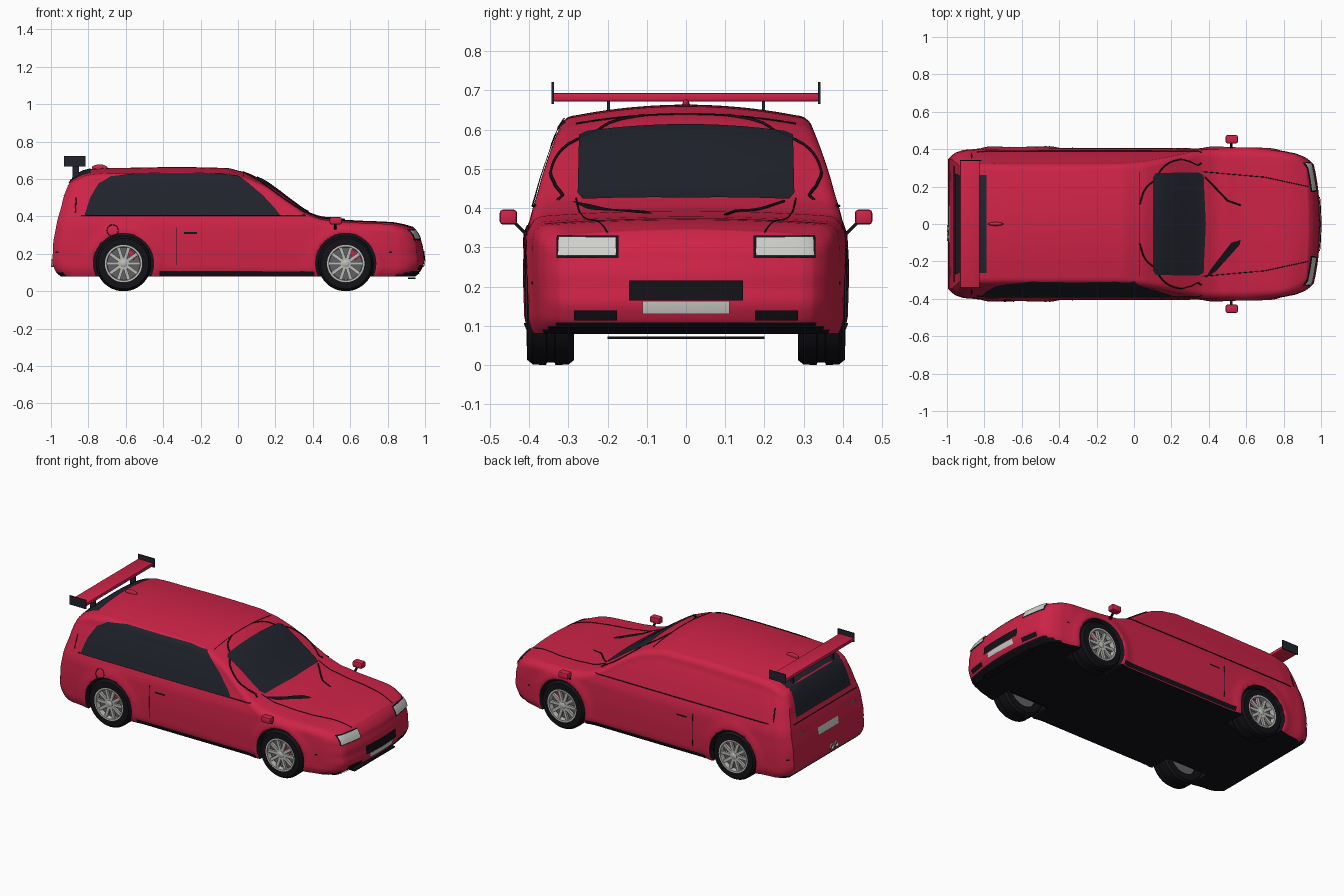
import bpy, bmesh, math
from mathutils import Vector, Matrix
from mathutils.bvhtree import BVHTree

if "Cube" in bpy.data.objects:
    bpy.data.objects.remove(bpy.data.objects["Cube"])


def material(name, *rgb):
    m = bpy.data.materials.new(name)
    m.use_nodes = True
    m.diffuse_color = (*rgb, 1)
    m.node_tree.nodes["Principled BSDF"].inputs["Base Color"].default_value = (*rgb, 1)
    return m


RED = material("red paint", .62, .017, .064)
GLASS = material("dark glass", .015, .017, .026)
BLACK = material("black trim", .006, .006, .009)
SILVER = material("silver", .5, .5, .48)
LAMP = material("lamp white", .62, .62, .6)
GREY = material("brake grey", .12, .12, .12)


def finish(name, bm, *mats, angle=35):
    me = bpy.data.meshes.new(name)
    bm.to_mesh(me)
    bm.free()
    for m in mats:
        me.materials.append(m)
    ob = bpy.data.objects.new(name, me)
    bpy.context.collection.objects.link(ob)
    bpy.ops.object.select_all(action='DESELECT')
    ob.select_set(True)
    bpy.context.view_layer.objects.active = ob
    bpy.ops.object.shade_smooth_by_angle(angle=math.radians(angle))
    return ob


def spline(*pts):
    """Smooth function through (position, value) points."""
    def slope(i):
        a, b = pts[max(i - 1, 0)], pts[min(i + 1, len(pts) - 1)]
        return (b[1] - a[1]) / (b[0] - a[0])

    def f(x):
        x = min(max(x, pts[0][0]), pts[-1][0])
        i = max(k for k in range(len(pts) - 1) if pts[k][0] <= x)
        (x0, v0), (x1, v1) = pts[i], pts[i + 1]
        h = x1 - x0
        t = (x - x0) / h
        p, q = v0 + slope(i) * h * t, v1 - slope(i + 1) * h * (1 - t)
        s = t * t * (3 - 2 * t)
        return p * (1 - s) + q * s
    return f


# Body outlines: roofline, plan width, side section, rear and nose profiles
roof = spline((-1, .605), (-.95, .63), (-.88, .647), (-.78, .656), (-.6, .66), (-.1, .66), (0, .645), (.1, .61),
              (.2, .55), (.3, .475), (.4, .415), (.5, .392), (.65, .378), (.8, .372), (.9, .364), (1, .345))
plan = spline((-1, .86), (-.98, .91), (-.95, .955), (-.88, .985), (-.75, 1), (.4, 1), (.6, .99),
              (.75, .975), (.85, .945), (.92, .905), (.97, .85), (1, .79))
side = spline((.08, .388), (.1, .397), (.14, .402), (.33, .402), (.38, .394), (.42, .382), (.5, .358), (.6, .32), (.66, .295))
tail = spline((.08, -.95), (.12, -.982), (.2, -.99), (.33, -.975), (.45, -.945), (.55, -.915), (.61, -.88))
nose = spline((.08, .94), (.12, .983), (.2, .991), (.27, .98), (.31, .965), (.345, .935))
AXLES, WHEEL_R = (-.612, .576), .148
BASE, R, NS, NA, M = .08, .045, 22, 6, 20
N = NS + NA


def body_point(u, k, j):
    s = 2 * j / M - 1
    t = roof(u)
    crown = .012 + .015 * min(max((t - .38) / .27, 0), 1)
    zs = t - crown - R
    if k <= NS:
        z = BASE + (zs - BASE) * k / NS
        half = plan(u) * side(z)
    else:
        a = (k - NS) / NA * math.pi / 2
        z = zs + R * math.sin(a)
        half = plan(u) * side(zs) - R * (1 - math.cos(a))
    for ax in AXLES:  # wheel arch flares
        d = math.hypot(u - ax, z - WHEEL_R)
        half += .01 * math.exp(-((d - .175) / .03) ** 2)
    y = s * half
    z += crown * (1 - s * s) * (k / N) ** 6
    x = u
    if u < -.7:
        x += (tail(z) + 1) * (-.7 - u) / .3
    if u > .75:
        f = (u - .75) / .25
        x += (nose(z) - 1) * f - .035 * (y / .32) ** 2 * f * f
    return x, y, z


# Body shell: rings along the length, closed by gridded ends
rim = ([(0, j) for j in range(M)] + [(k, M) for k in range(N)]
       + [(N, j) for j in range(M, 0, -1)] + [(k, 0) for k in range(N, 0, -1)])
stations = [-1, -.99] + [-.98 + i * .0196 for i in range(101)] + [.99, 1]
bm = bmesh.new()
rings = [{c: bm.verts.new(body_point(u, *c)) for c in rim} for u in stations]
for a, b in zip(rings, rings[1:]):
    for c, d in zip(rim, rim[1:] + rim[:1]):
        bm.faces.new((a[c], a[d], b[d], b[c]))
for u, ring in ((-1, rings[0]), (1, rings[-1])):
    g = {(k, j): ring.get((k, j)) or bm.verts.new(body_point(u, k, j)) for k in range(N + 1) for j in range(M + 1)}
    for k in range(N):
        for j in range(M):
            bm.faces.new((g[k, j], g[k, j + 1], g[k + 1, j + 1], g[k + 1, j]))
bmesh.ops.recalc_face_normals(bm, faces=bm.faces)
for f in bm.faces:
    f.material_index = int(f.normal.z < -.6)
surface = BVHTree.FromBMesh(bm)
body = finish("body", bm, RED, BLACK)

# Wheel wells
for ax in AXLES:
    for sy in (-1, 1):
        cb = bmesh.new()
        bmesh.ops.create_cone(cb, cap_ends=True, segments=48, radius1=.161, radius2=.161, depth=.24,
                              matrix=Matrix.Translation((ax, sy * .38, WHEEL_R)) @ Matrix.Rotation(math.pi / 2, 4, 'X'))
        for f in cb.faces:
            f.material_index = 1
        cutter = finish("well_cutter", cb, RED, BLACK)
        cutter.hide_render = True
        mod = body.modifiers.new("well", 'BOOLEAN')
        mod.operation, mod.solver, mod.object = 'DIFFERENCE', 'EXACT', cutter
        bpy.context.view_layer.objects.active = body
        bpy.ops.object.modifier_apply(modifier=mod.name)
        bpy.data.objects.remove(cutter)


def lift(p, axis, sign):
    p = list(p)
    p.insert(axis, 0)
    return Vector(p)


def project(co, axis, sign, off):
    start, ray = co.copy(), Vector((0, 0, 0))
    start[axis], ray[axis] = sign * 2, -sign
    hit, normal, _, _ = surface.ray_cast(start, ray)
    return hit + normal * off if hit else None


def plate(name, pts, axis, sign, mat, off=.005, step=.02):
    """Flat outline draped over the body along an axis."""
    b = bmesh.new()
    b.faces.new([b.verts.new(lift(p, axis, sign)) for p in pts])
    for a in {0, 1, 2} - {axis}:
        lo, hi = (f(v.co[a] for v in b.verts) for f in (min, max))
        no = Vector([float(i == a) for i in range(3)])
        for i in range(1, math.ceil((hi - lo) / step)):
            bmesh.ops.bisect_plane(b, geom=b.verts[:] + b.edges[:] + b.faces[:], plane_co=no * (lo + i * step), plane_no=no)
    for v in b.verts[:]:
        hit = project(v.co, axis, sign, off)
        if hit:
            v.co = hit
        else:
            b.verts.remove(v)
    b.normal_update()
    bmesh.ops.reverse_faces(b, faces=[f for f in b.faces if f.normal[axis] * sign < 0])
    return finish(name, b, mat)


def seam(name, pts, axis, sign, width=.003):
    """Thin dark line draped over the body."""
    path = []
    for p, q in zip(pts, pts[1:]):
        a, b = lift(p, axis, sign), lift(q, axis, sign)
        n = max(2, int((b - a).length / .02))
        path += [project(a.lerp(b, i / n), axis, sign, .002) for i in range(n + 1)]
    path = [p for p in path if p]
    cu = bpy.data.curves.new(name, 'CURVE')
    cu.dimensions, cu.bevel_depth, cu.bevel_resolution = '3D', width, 0
    sp = cu.splines.new('POLY')
    sp.points.add(len(path) - 1)
    for s, p in zip(sp.points, path):
        s.co = (*p, 1)
    cu.materials.append(BLACK)
    ob = bpy.data.objects.new(name, cu)
    bpy.context.collection.objects.link(ob)
    bpy.ops.object.select_all(action='DESELECT')
    ob.select_set(True)
    bpy.context.view_layer.objects.active = ob
    bpy.ops.object.convert(target='MESH')


def rect(a0, a1, b0, b1):
    return [(a0, b0), (a1, b0), (a1, b1), (a0, b1)]


def box(name, lo, hi, mat, bevel=0, turn=None):
    b = bmesh.new()
    lo, hi = Vector(lo), Vector(hi)
    bmesh.ops.create_cube(b, size=1, matrix=Matrix.Translation((lo + hi) / 2) @ Matrix.Diagonal((*(hi - lo), 1)))
    if bevel:
        bmesh.ops.bevel(b, geom=b.edges[:], offset=bevel, segments=2, affect='EDGES', profile=.5)
    if turn:
        b.transform(turn)
    return finish(name, b, mat)


# Glass
plate("right_side_glass", [(-.82, .405), (-.79, .5), (-.745, .575), (-.68, .612), (-.55, .626), (-.1, .626), (0, .615),
                           (.06, .575), (.13, .515), (.2, .44), (.225, .405)], 1, -1, GLASS)
plate("windscreen", [(.1, -.25), (.115, -.272), (.34, -.276), (.37, -.262), (.382, 0), (.37, .262), (.34, .276),
                     (.115, .272), (.1, .25)], 2, 1, GLASS)
plate("rear_glass", [(-.27, .43), (.27, .43), (.25, .595), (-.25, .595)], 0, -1, GLASS)
plate("rear_glass_top", rect(-.885, -.787, -.262, .262), 2, 1, GLASS)
plate("wiper_cowl", [(.38, -.29), (.41, -.24), (.52, -.1), (.57, -.085), (.565, -.11), (.44, -.25)], 2, 1, BLACK)

# Front details
plate("grille", rect(-.145, .145, .165, .215), 0, 1, BLACK, .006)
plate("front_number_plate", rect(-.11, .11, .132, .163), 0, 1, LAMP, .006)
plate("front_lip", rect(-.34, .34, .083, .1), 0, 1, BLACK)
box("chin_plate", (.91, -.2, .066), (.95, .2, .073), BLACK)
for name, s in (("right", -1), ("left", 1)):
    plate(name + "_headlight_frame", rect(*sorted((s * .172, s * .328)), .272, .328), 0, 1, BLACK, .004)
    plate(name + "_headlight", rect(*sorted((s * .178, s * .322)), .278, .322), 0, 1, LAMP, .008)
    plate(name + "_fog_recess", rect(*sorted((s * .175, s * .285)), .116, .141), 0, 1, BLACK)
    b = bmesh.new()
    bmesh.ops.create_uvsphere(b, u_segments=16, v_segments=8, radius=.014,
                              matrix=Matrix.Translation((.955, s * .245, .134)))
    finish(name + "_fog_lamp", b, LAMP)
    plate(name + "_rear_lamp", rect(*sorted((s * .23, s * .28)), .325, .34), 0, -1, GREY)
    # Seams, sill, handle and markers
    seam(name + "_pillar_seam", [(.03, .635), (.12, .585), (.25, .49), (.36, .42)], 1, s, .004)
    seam(name + "_bonnet_seam", [(.36, s * .28), (.7, s * .25), (.93, s * .2)], 2, 1, .002)
    seam(name + "_door_seam", [(-.33, .14), (-.33, .34)], 1, s, .002)
    seam(name + "_belt_seam", [(-.84, .405), (.36, .405)], 1, s)
    seam(name + "_tail_seam", [(-.87, .42), (-.865, .5)], 1, s)
    plate(name + "_door_handle", rect(-.29, -.22, .306, .316), 1, s, BLACK)
    plate(name + "_sill", rect(-.42, .41, .084, .108), 1, s, BLACK)
    for x in (-.965, .815):
        plate(name + "_marker", rect(x - .008, x + .008, .205, .213), 1, s, BLACK)
    # Door mirror
    box(name + "_mirror", (.49, s * .453 - .022, .358), (.555, s * .453 + .022, .396), RED, .008)
    box(name + "_mirror_stalk", (-.006, -.004, -.032), (.006, .004, .032), BLACK,
        turn=Matrix.Translation((.52, s * .422, .348)) @ Matrix.Rotation(-s * .8, 4, 'X'))
    # Wing ends and struts
    box(name + "_wing_end", (-.93, s * .34 - .003, .666), (-.815, s * .34 + .003, .722), GLASS)
    box(name + "_wing_strut", (-.885, s * .198 - .004, .59), (-.85, s * .198 + .004, .68), GLASS)
seam("roof_front_seam", [(.03, -.28), (.03, .28)], 2, 1, .002)
seam("wiper", [(.38, .25), (.5, .125), (.57, .1)], 2, 1, .004)
seam("tail_seam", [(-.31, .4), (.31, .4)], 0, -1)
seam("fuel_cap_seam", [(-.67 + .03 * math.cos(i * math.pi / 8), .325 + .03 * math.sin(i * math.pi / 8))
                       for i in range(17)], 1, -1, .002)

# Rear wing, roof fin, number plate and exhausts
box("rear_wing", (-.93, -.34, .672), (-.825, .34, .694), RED, .006)
b = bmesh.new()
bmesh.ops.create_uvsphere(b, u_segments=20, v_segments=12, radius=1,
                          matrix=Matrix.Translation((-.74, 0, .66)) @ Matrix.Diagonal((.042, .01, .018, 1)))
finish("roof_fin", b, RED)
plate("rear_number_plate", rect(-.1, .1, .265, .31), 0, -1, LAMP)


def lathe(name, prof, loc, sy, mat, seg=48):
    """Spin a (radius, offset) profile about the axle."""
    b = bmesh.new()
    vs = [b.verts.new((r, sy * y, 0)) for r, y in prof]
    es = [b.edges.new(e) for e in zip(vs, vs[1:])]
    bmesh.ops.spin(b, geom=vs + es, axis=(0, 1, 0), cent=(0, 0, 0), steps=seg, angle=math.tau)
    bmesh.ops.remove_doubles(b, verts=b.verts, dist=1e-5)
    bmesh.ops.recalc_face_normals(b, faces=b.faces)
    b.transform(Matrix.Translation(loc))
    return finish(name, b, mat)


for y in (-.025, -.07):
    pipe = lathe("exhaust", [(.013, 0), (.02, 0), (.02, .05), (.013, .05), (.013, 0)], (0, 0, 0), 1, SILVER, 20)
    pipe.matrix_world = Matrix.Translation((-1, y, .15)) @ Matrix.Rotation(-math.pi / 2, 4, 'Z')

# Wheels
TYRE = [(.098, -.06), (.135, -.06), (.147, -.045), (.148, -.012), (.142, -.01), (.142, .01), (.148, .012),
        (.147, .045), (.135, .06), (.098, .06), (.098, -.06)]
for end, ax in zip(("rear", "front"), AXLES):
    for name, sy in (("right", -1), ("left", 1)):
        wheel, loc = f"{end}_{name}_", Vector((ax, sy * .345, WHEEL_R))
        lathe(wheel + "tyre", TYRE, loc, sy, BLACK)
        lathe(wheel + "rim", [(.1, .03), (.1, .062), (.09, .062), (.087, .03), (.1, .03)], loc, sy, SILVER)
        lathe(wheel + "hub", [(0, .02), (.02, .02), (.02, .055), (.012, .06), (0, .06)], loc, sy, SILVER, 20)
        lathe(wheel + "brake_disc", [(0, -.04), (.097, -.04), (.097, .02), (0, .02)], loc, sy, GREY)
        place = Matrix.Translation(loc)
        for i in range(10):
            box(wheel + "spoke", (.012, sy * .046 - .007, -.009), (.092, sy * .046 + .007, .009), SILVER,
                turn=place @ Matrix.Rotation(i * math.tau / 10, 4, 'Y'))
        box(wheel + "caliper", (.05, sy * .03 - .008, -.025), (.08, sy * .03 + .008, .025), RED,
            turn=place @ Matrix.Rotation(-.8, 4, 'Y'))
